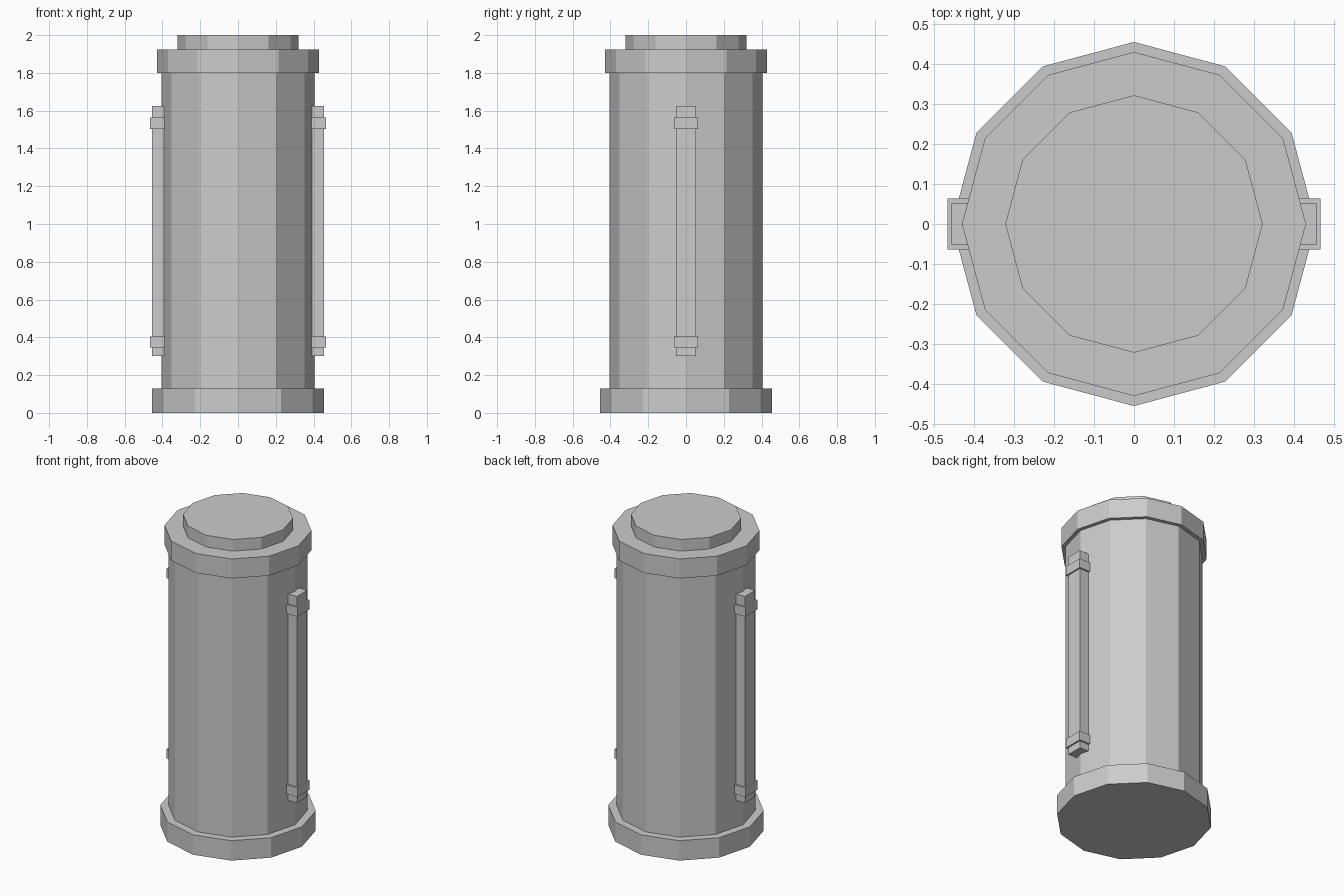
import bpy
import bmesh
from mathutils import Matrix, Vector

if "Cube" in bpy.data.objects:
    bpy.data.objects.remove(bpy.data.objects["Cube"])

SIDES = 12

grey = bpy.data.materials.new("light_grey")
grey.diffuse_color = (0.6, 0.6, 0.6, 1.0)
grey.use_nodes = True
grey.node_tree.nodes["Principled BSDF"].inputs["Base Color"].default_value = grey.diffuse_color


def finish(name, bm):
    bmesh.ops.recalc_face_normals(bm, faces=bm.faces)
    mesh = bpy.data.meshes.new(name)
    bm.to_mesh(mesh)
    bm.free()
    mesh.materials.append(grey)
    obj = bpy.data.objects.new(name, mesh)
    bpy.context.collection.objects.link(obj)
    return obj


def drum(name, radius, z0, z1):
    """Twelve-sided cylinder with corners on the x and y axes."""
    bm = bmesh.new()
    bmesh.ops.create_cone(bm, cap_ends=True, segments=SIDES,
                          radius1=radius, radius2=radius, depth=z1 - z0,
                          matrix=Matrix.Translation((0, 0, (z0 + z1) / 2)))
    return finish(name, bm)


def block(name, x0, x1, half_width, z0, z1):
    """Axis-aligned box centred on y = 0."""
    bm = bmesh.new()
    centre = Vector(((x0 + x1) / 2, 0, (z0 + z1) / 2))
    size = Vector((x1 - x0, 2 * half_width, z1 - z0))
    bmesh.ops.create_cube(bm, size=1.0,
                          matrix=Matrix.LocRotScale(centre, None, size))
    return finish(name, bm)


# Stacked drums: base, body, cap rim and raised lid
drum("base", 0.454, 0.0, 0.128)
drum("body", 0.405, 0.128, 1.80)
drum("cap", 0.429, 1.80, 1.925)
drum("lid", 0.321, 1.925, 2.0)

# Vertical side rails, each held by a lower and an upper clamp
for side, s in (("left", -1), ("right", 1)):
    def span(outer):
        return sorted((s * 0.37, s * outer))

    block(side + "_rail", *span(0.455), 0.052, 0.30, 1.626)
    for level, z in (("lower", 0.375), ("upper", 1.533)):
        block(f"{side}_{level}_clamp", *span(0.465), 0.063, z - 0.03, z + 0.03)
